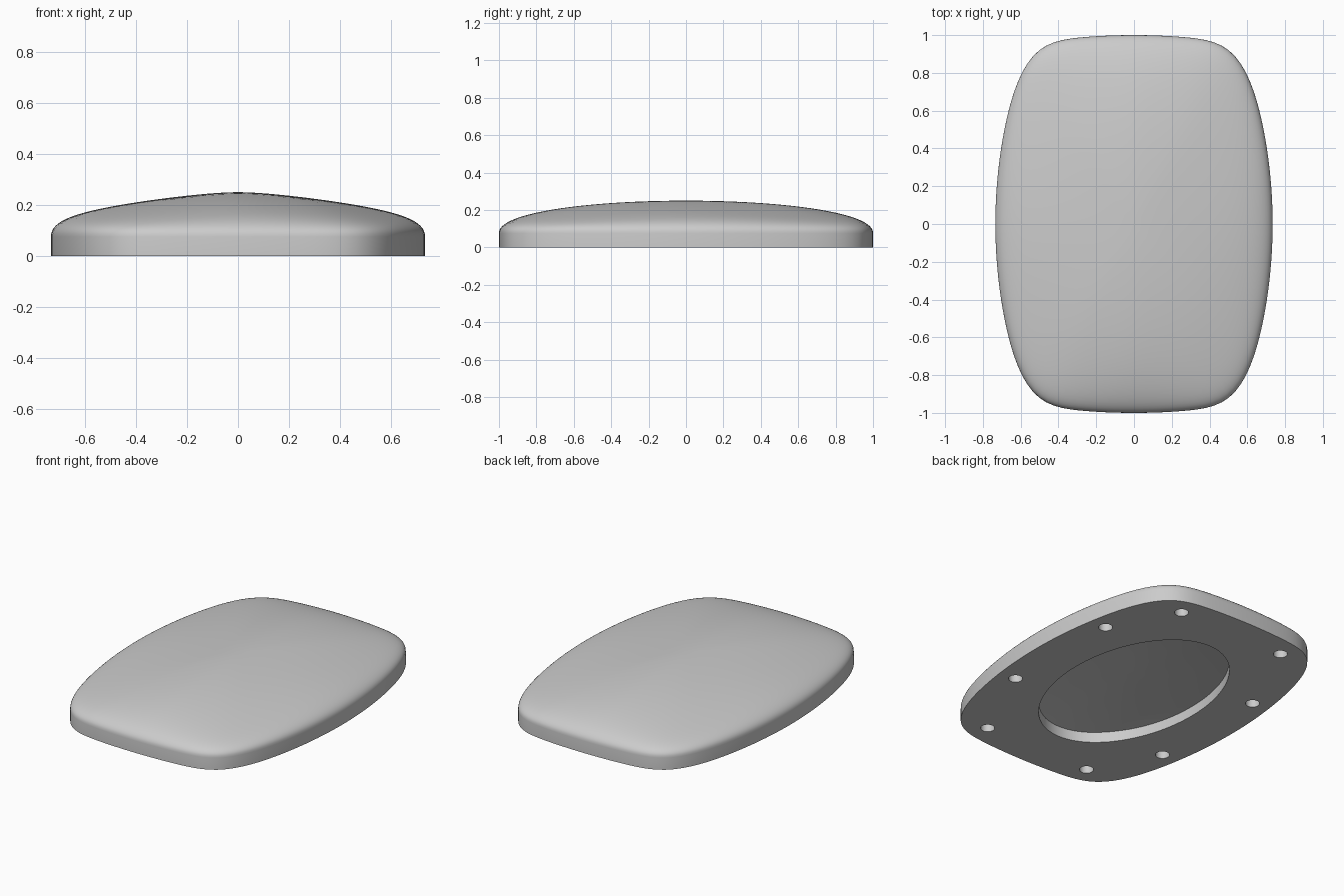
import bpy, bmesh, math

cube = bpy.data.objects.get("Cube")
if cube:
    bpy.data.objects.remove(cube, do_unlink=True)

# Plain grey material
grey = bpy.data.materials.new("plain_grey")
grey.use_nodes = True
grey.diffuse_color = (0.6, 0.6, 0.6, 1)
grey.node_tree.nodes["Principled BSDF"].inputs["Base Color"].default_value = (0.6, 0.6, 0.6, 1)

SEGMENTS = 128
HALF_WIDTH = 0.734
RIM_HEIGHT = 0.075
DOME_HEIGHT = 0.175


def make_object(name, bm):
    bmesh.ops.recalc_face_normals(bm, faces=bm.faces)
    mesh = bpy.data.meshes.new(name)
    bm.to_mesh(mesh)
    bm.free()
    mesh.materials.append(grey)
    obj = bpy.data.objects.new(name, mesh)
    bpy.context.collection.objects.link(obj)
    return obj


def skin(name, rings, tip):
    """Join rings of points, close the first flat and the last to a tip."""
    bm = bmesh.new()
    loops = [[bm.verts.new(p) for p in ring] for ring in rings]
    end = bm.verts.new(tip)
    n = len(loops[0])
    bm.faces.new(loops[0])
    for low, high in zip(loops, loops[1:]):
        for i in range(n):
            j = (i + 1) % n
            bm.faces.new((low[i], low[j], high[j], high[i]))
    for i in range(n):
        bm.faces.new((loops[-1][i], loops[-1][(i + 1) % n], end))
    return make_object(name, bm)


def reach(t):
    """Distance to the edge: a rounded rectangle with bowed sides and ends."""
    dx, dy = abs(HALF_WIDTH * math.cos(t)), abs(math.sin(t))
    low, high = 0.5, 1.5
    for _ in range(40):
        s = (low + high) / 2
        u = dx * s / (HALF_WIDTH - 0.19 * (dy * s) ** 2)
        v = dy * s / (1 - 0.15 * (dx * s) ** 2)
        if u ** 8.5 + v ** 8.5 < 1:
            low = s
        else:
            high = s
    return low


def dome(x, y):
    """Rounded dome with a soft ridge along its length and lower corners."""
    w = x / HALF_WIDTH
    r = math.hypot(w, y) / reach(math.atan2(y, w))
    k = max(0, 1 - r * r)
    ridge = math.hypot(w, 0.1) - 0.1
    return RIM_HEIGHT + DOME_HEIGHT * (k ** 0.45 - k * (0.26 * ridge + (w * y) ** 2))


# Pad body
outline = []
for i in range(SEGMENTS):
    t = math.tau * i / SEGMENTS
    outline.append((HALF_WIDTH * math.cos(t) * reach(t), math.sin(t) * reach(t)))
rings = [[(x, y, 0) for x, y in outline]]
STEPS = 28
for step in range(STEPS):
    r = math.cos(math.pi / 2 * step / STEPS)
    rings.append([(x * r, y * r, dome(x * r, y * r)) for x, y in outline])
body = skin("pad_body", rings, (0, 0, dome(0, 0)))


def ellipse(a, b, n):
    return [(a * math.cos(math.tau * i / n), b * math.sin(math.tau * i / n)) for i in range(n)]


# Oval recess cutter, its ceiling parallel to the dome
THICKNESS = 0.145
levels = [[(x, y, -0.1) for x, y in ellipse(0.43, 0.665, 96)]]
for step in range(10):
    r = 1 - step / 10
    levels.append([(x, y, dome(x, y) - THICKNESS) for x, y in ellipse(0.43 * r, 0.665 * r, 96)])
cutters = [skin("recess_cutter", levels, (0, 0, dome(0, 0) - THICKNESS))]

# Eight blind holes around the recess
for hx, hy in ((0.365, 0.853), (-0.365, 0.853), (0.587, 0.449), (-0.604, 0.323)):
    for turn in (-1, 1):
        hole = [[(x, y, z) for x, y in ellipse(0.04, 0.04, 32)] for z in (-0.1, 0.08)]
        cutter = skin("hole_cutter", hole, (0, 0, 0.08))
        cutter.location = (turn * hx, turn * hy, 0)
        cutters.append(cutter)

bpy.context.view_layer.update()
bpy.ops.object.select_all(action="DESELECT")
bpy.context.view_layer.objects.active = body
body.select_set(True)
for cutter in cutters:
    cutter.hide_render = True
    mod = body.modifiers.new("cut", "BOOLEAN")
    mod.operation = "DIFFERENCE"
    mod.solver = "EXACT"
    mod.object = cutter
    bpy.ops.object.modifier_apply(modifier=mod.name)
    bpy.data.objects.remove(cutter, do_unlink=True)

bpy.ops.object.shade_smooth_by_angle(angle=math.radians(35))
